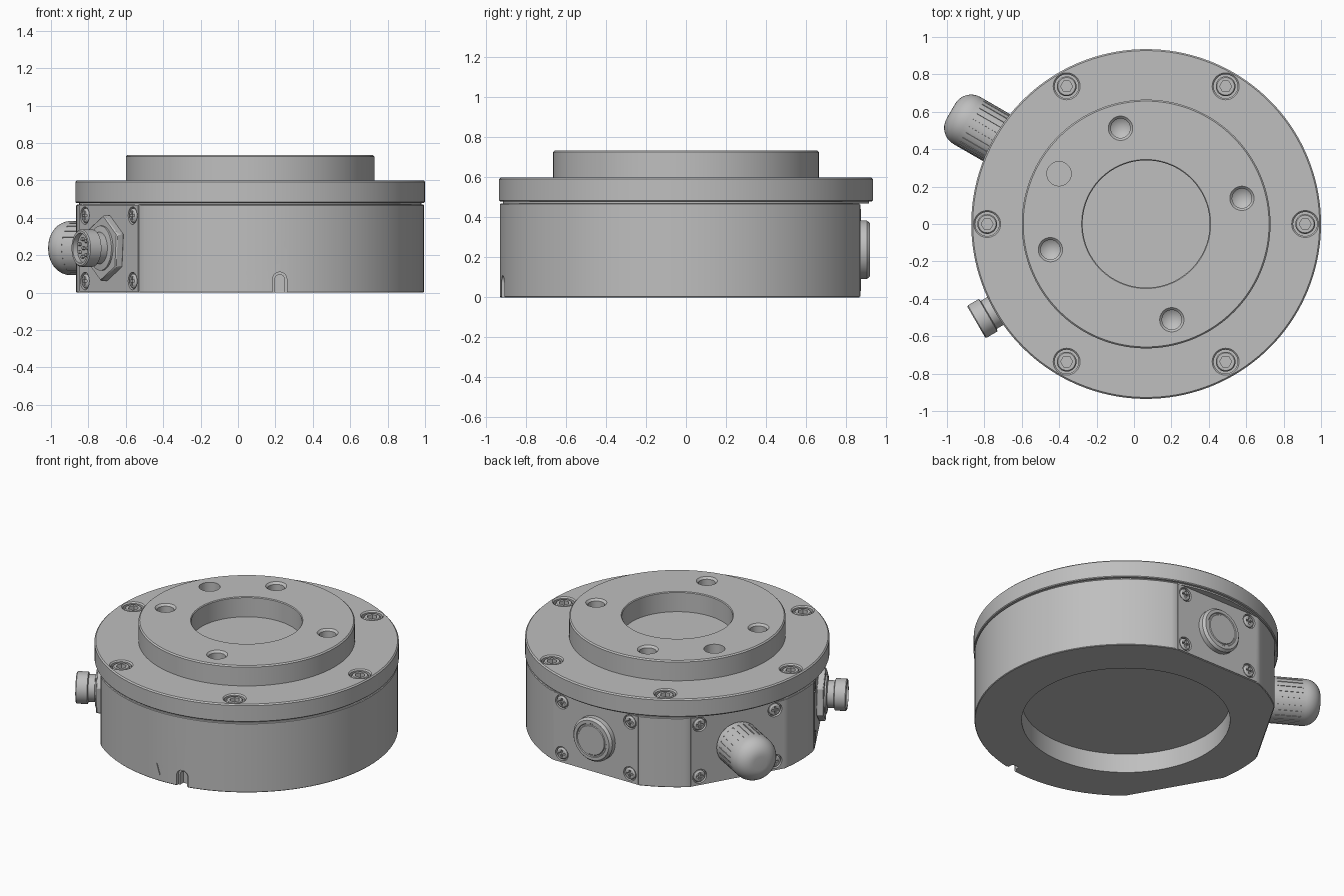
import bpy, bmesh
from math import pi, sin, cos, radians
from mathutils import Matrix, Vector

old = bpy.data.objects.get("Cube")
if old:
    bpy.data.objects.remove(old)

CX = 0.065      # axis of the round housing
FLAT = 0.868    # distance of the side flats from that axis
FACE = 0.873    # outer face of the cover plates
MID = 0.238     # height of the side fittings
AXIS = Matrix.Translation((CX, 0, 0))

grey = bpy.data.materials.new("machined_grey")
grey.use_nodes = True
grey.diffuse_color = (0.52, 0.52, 0.52, 1)
grey.node_tree.nodes["Principled BSDF"].inputs["Base Color"].default_value = grey.diffuse_color


def add(name, mesh, matrix):
    ob = bpy.data.objects.new(name, mesh)
    bpy.context.collection.objects.link(ob)
    ob.matrix_world = matrix
    return ob


def from_bmesh(name, bm, matrix):
    bmesh.ops.remove_doubles(bm, verts=bm.verts, dist=1e-5)
    bmesh.ops.recalc_face_normals(bm, faces=bm.faces)
    mesh = bpy.data.meshes.new(name)
    bm.to_mesh(mesh)
    bm.free()
    mesh.materials.append(grey)
    return add(name, mesh, matrix)


def lathe(name, profile, matrix, steps=48):
    """Spin a (radius, height) profile around local z."""
    bm = bmesh.new()
    vs = [bm.verts.new((r, 0, z)) for r, z in profile]
    es = [bm.edges.new(pair) for pair in zip(vs, vs[1:])]
    bmesh.ops.spin(bm, geom=vs + es, cent=(0, 0, 0), axis=(0, 0, 1),
                   angle=2 * pi, steps=steps, use_duplicate=False)
    return from_bmesh(name, bm, matrix)


def prism(name, points, z0, z1, matrix):
    """Extrude a flat outline along local z."""
    bm = bmesh.new()
    face = bm.faces.new([bm.verts.new((x, y, z0)) for x, y in points])
    out = bmesh.ops.extrude_face_region(bm, geom=[face], use_keep_orig=True)
    top = [v for v in out["geom"] if isinstance(v, bmesh.types.BMVert)]
    bmesh.ops.translate(bm, verts=top, vec=(0, 0, z1 - z0))
    return from_bmesh(name, bm, matrix)


def rect(w, h):
    return [(-w, -h), (w, -h), (w, h), (-w, h)]


def ngon(n, r, start=0):
    return [(r * cos(start + 2 * pi * i / n), r * sin(start + 2 * pi * i / n)) for i in range(n)]


def side(deg, dist, t=0, z=0):
    """Frame on the side wall: local x tangent, y up, z outward."""
    a = radians(deg)
    out, tan = Vector((cos(a), sin(a), 0)), Vector((-sin(a), cos(a), 0))
    m = Matrix((tan, (0, 0, 1), out)).transposed().to_4x4()
    m.translation = Vector((CX, 0, z)) + out * dist + tan * t
    return m


def polar(deg, r, z):
    a = radians(deg)
    return Matrix.Translation((CX + r * cos(a), r * sin(a), z)) @ Matrix.Rotation(a, 4, "Z")


def cut(ob, cutters, discard=True):
    bpy.context.view_layer.objects.active = ob
    for c in cutters:
        mod = ob.modifiers.new("cut", "BOOLEAN")
        mod.operation, mod.solver, mod.object = "DIFFERENCE", "EXACT", c
        bpy.ops.object.modifier_apply(modifier=mod.name)
    if discard:
        for c in cutters:
            bpy.data.objects.remove(c)


# Lower housing with the round recess underneath
body = lathe("housing", [(0, 0.13), (0.64, 0.13), (0.64, 0), (0.926, 0), (0.93, 0.004),
                         (0.93, 0.466), (0.926, 0.47), (0, 0.47)], AXIS, 144)

# Upper flange with raised hub and central recess
flange = lathe("flange", [(0, 0.47), (0.915, 0.47), (0.915, 0.48), (0.93, 0.48), (0.935, 0.485),
                          (0.935, 0.592), (0.927, 0.6), (0.665, 0.6), (0.665, 0.727),
                          (0.657, 0.735), (0.345, 0.735), (0.34, 0.73), (0.34, 0.6), (0, 0.6)],
               AXIS, 144)

# Hub holes, one of them plain, and flange counterbores
holes = [lathe("hole_cutter", [(0, 0.56), (0.052, 0.595), (0.052, 0.722), (0.076, 0.746), (0, 0.746)],
               polar(a, 0.53, 0)) for a in (15, 105, 195, 285)]
holes.append(lathe("hole_cutter", [(0, 0.61), (0.065, 0.61), (0.065, 0.75), (0, 0.75)], polar(150, 0.538, 0)))
holes += [lathe("hole_cutter", [(0, 0.54), (0.064, 0.54), (0.064, 0.592), (0.08, 0.608), (0, 0.608)],
                polar(a, 0.85, 0)) for a in range(0, 360, 60)]
cut(flange, holes)

# Socket head bolts
bolt = lathe("flange_bolt", [(0, -0.055), (0.053, -0.055), (0.053, -0.016), (0.047, -0.008), (0, -0.008)],
             polar(0, 0.85, 0.6), 32)
cut(bolt, [prism("socket_cutter", ngon(6, 0.032), -0.04, 0.02, polar(0, 0.85, 0.6))])
for a in range(60, 360, 60):
    add("flange_bolt", bolt.data, polar(a, 0.85, 0.6))

# Three side flats, each with a cover plate and four cross head screws
screw = None
for deg in (90, 150, 210):
    cut(body, [prism("flat_cutter", rect(0.5, 0.4), 0, 0.3, side(deg, FLAT, 0, 0.2))])
    plate = prism("cover_plate", rect(0.315, 0.23), -0.004, FACE - FLAT, side(deg, FLAT, 0, 0.235))
    spots = [(t, z) for t in (-0.255, 0.255) for z in (0.062, 0.412)]
    bores = [lathe("bore_cutter", [(0, -0.02), (0.047, -0.02), (0.047, 0.03), (0, 0.03)],
                   side(deg, FACE, t, z), 32) for t, z in spots]
    cut(plate, bores, discard=False)
    cut(body, bores)
    for t, z in spots:
        frame = side(deg, FACE, t, z)
        if screw is None:
            screw = lathe("plate_screw", [(0, -0.02), (0.039, -0.02), (0.039, -0.005),
                                          (0.03, 0.002), (0, 0.004)], frame, 32)
            cut(screw, [prism("slot_cutter", rect(*s), -0.012, 0.02, frame)
                        for s in ((0.024, 0.006), (0.006, 0.0241))])
        else:
            add("plate_screw", screw.data, frame)

# Index notch and engraved pointer at the front
def arch(w, h):
    return [(w, -0.05)] + [(w * cos(i * pi / 12), h - w + w * sin(i * pi / 12)) for i in range(13)] + [(-w, -0.05)]

cut(body, [prism("notch_cutter", arch(0.038, 0.11), -0.03, 0.05, side(270, 0.93, 0.158)),
           prism("notch_cutter", arch(0.026, 0.096), -0.065, 0.05, side(270, 0.93, 0.158)),
           prism("pointer_cutter", [(-0.024, 0.115), (0, 0.038), (0.024, 0.115)], -0.006, 0.05, side(270, 0.93))])

# Round blanking plug at the back
lathe("blanking_plug", [(0, 0), (0.146, 0), (0.146, 0.034), (0.132, 0.05), (0.112, 0.05), (0.108, 0.045),
                        (0.1, 0.045), (0.096, 0.05), (0, 0.05)], side(90, FACE - 0.002, 0, MID))

# Domed cap with a grooved grip
dome = [(0.045 + 0.1 * cos(i * pi / 16), 0.235 + 0.1 * sin(i * pi / 16)) for i in range(9)]
cap_frame = side(150, FACE - 0.002, 0, MID)
cap = lathe("domed_cap", [(0, 0), (0.138, 0), (0.145, 0.012)] + dome + [(0, 0.335)], cap_frame, 72)
cut(cap, [prism("groove_cutter", [(0.141, -0.004), (0.16, -0.004), (0.16, 0.004), (0.141, 0.004)], 0.05, 0.21,
                cap_frame @ Matrix.Rotation(2 * pi * (i + 0.5) / 24, 4, "Z")) for i in range(24)])

# Round connector with hexagon nut, threaded barrel and pins
frame = side(210, FACE - 0.002, 0, MID)
nut = prism("connector_nut", ngon(6, 0.178, radians(85)), 0, 0.045, frame)
bevel = nut.modifiers.new("chamfer", "BEVEL")
bevel.width, bevel.segments = 0.006, 1
lathe("connector_barrel", [(0, 0.03), (0.12, 0.03), (0.12, 0.055), (0.086, 0.06), (0.086, 0.1),
                           (0.1, 0.105), (0.1, 0.172), (0.093, 0.178), (0.08, 0.178),
                           (0.08, 0.15), (0, 0.15)], frame)
for x, y in ngon(7, 0.048) + [(0, 0)]:
    lathe("connector_pin", [(0, 0.145), (0.009, 0.145), (0.009, 0.165), (0, 0.17)],
          frame @ Matrix.Translation((x, y, 0)), 12)

# Smooth round walls, crisp edges
bpy.ops.object.select_all(action="DESELECT")
for ob in bpy.context.collection.objects:
    if ob.type == "MESH" and grey.name in ob.data.materials:
        ob.select_set(True)
bpy.context.view_layer.objects.active = body
bpy.ops.object.shade_smooth_by_angle(angle=radians(30))
